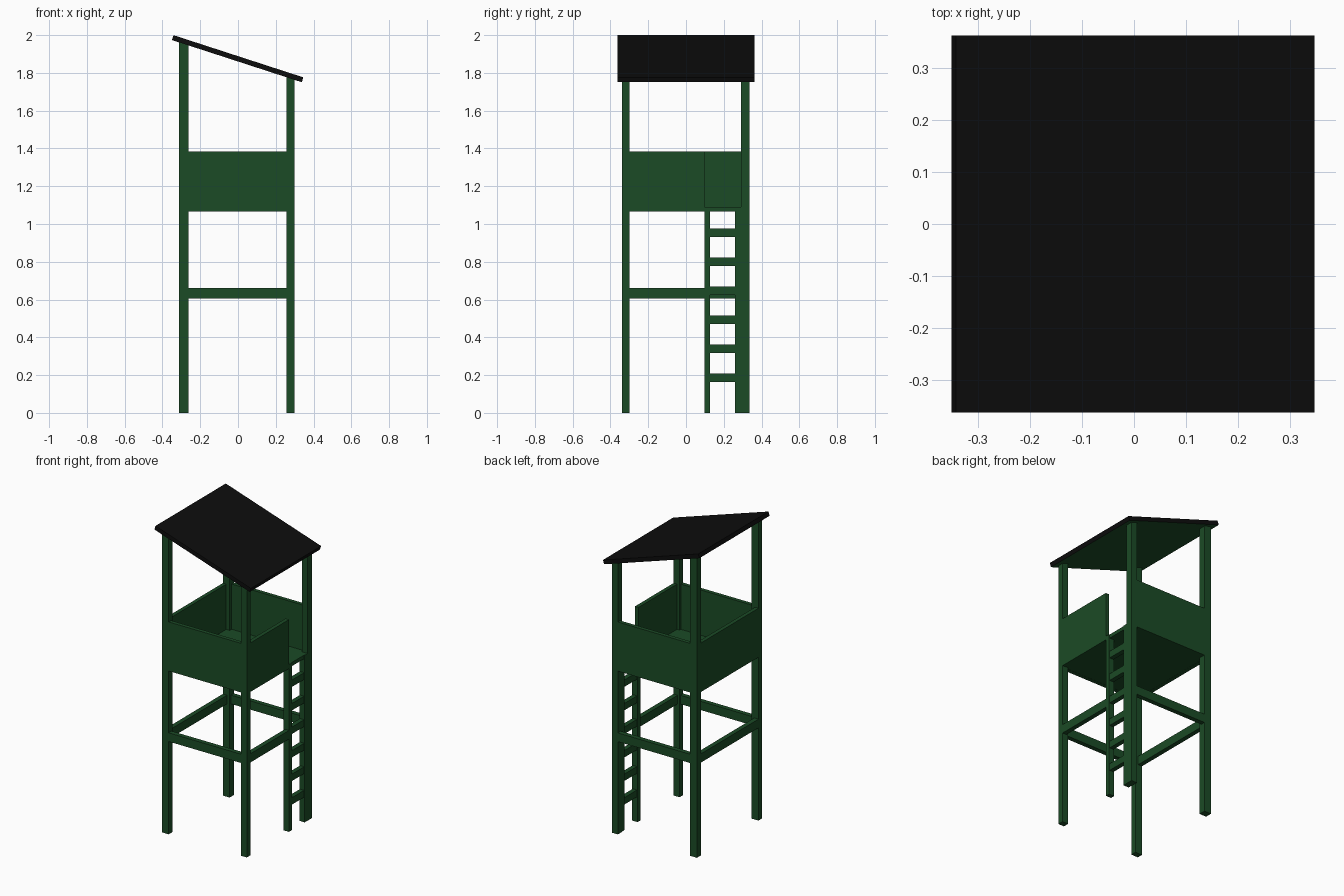
import bpy
import bmesh
from math import radians, tan, sin, cos

if "Cube" in bpy.data.objects:
    bpy.data.objects.remove(bpy.data.objects["Cube"])


def material(name, rgb):
    m = bpy.data.materials.new(name)
    m.diffuse_color = (*rgb, 1)
    m.use_nodes = True
    m.node_tree.nodes["Principled BSDF"].inputs["Base Color"].default_value = m.diffuse_color
    return m


GREEN = material("green_paint", (0.011, 0.07, 0.019))
BLACK = material("black_felt", (0.004, 0.004, 0.004))
SLOPE = tan(radians(18))


def roof_underside(x):
    return 1.975 - (x + 0.35) * SLOPE


def box(name, x, y, z, slanted=False):
    """Box from (min, max) ranges; a slanted top follows the roof."""
    bm = bmesh.new()
    bmesh.ops.create_cube(bm, size=1)
    for v in bm.verts:
        top = v.co.z > 0
        px, py = x[v.co.x > 0], y[v.co.y > 0]
        v.co = (px, py, roof_underside(px) if top and slanted else z[top])
    mesh = bpy.data.meshes.new(name)
    bm.to_mesh(mesh)
    bm.free()
    mesh.materials.append(GREEN)
    ob = bpy.data.objects.new(name, mesh)
    bpy.context.collection.objects.link(ob)
    return ob


# Corner posts reaching up to the sloping roof
LEFT, RIGHT = (-0.313, -0.263), (0.257, 0.30)
FRONT, BACK = (-0.338, -0.30), (0.29, 0.335)
for xn, x in (("left", LEFT), ("right", RIGHT)):
    for yn, y in (("front", FRONT), ("back", BACK)):
        box(f"{yn}_{xn}_post", x, y, (0, 1), True)

# Cabin walls and lower braces, the right side stopping at the ladder
in_x, in_y = (LEFT[1], RIGHT[0]), (FRONT[1], BACK[0])
for part, z, t in (("wall", (1.065, 1.385), 0.025), ("brace", (0.605, 0.662), 0.03)):
    box(f"front_{part}", in_x, (FRONT[0], FRONT[0] + t), z)
    box(f"back_{part}", in_x, (BACK[1] - t, BACK[1]), z)
    box(f"left_{part}", (LEFT[0], LEFT[0] + t), in_y, z)
    box(f"right_{part}", (RIGHT[1] - t, RIGHT[1]), (in_y[0], 0.098), z)

# Cabin floor
box("floor", (-0.30, 0.295), (-0.325, 0.32), (1.066, 1.09))

# Ladder
for n, y in (("front", (0.098, 0.127)), ("back", (0.26, 0.29))):
    box(f"ladder_{n}_rail", (0.26, 0.299), y, (0, 1.09))
for i in range(6):
    z = 0.163 + i * 0.1535
    box(f"ladder_rung_{i + 1}", (0.265, 0.295), (0.127, 0.26), (z, z + 0.045))

# Sloping roof slab with a green underside
roof = box("roof", (0, 0.723), (-0.362, 0.362), (0, 0.027))
a = radians(18)
for v in roof.data.vertices:
    px, pz = v.co.x, v.co.z
    v.co.x = -0.35 + px * cos(a) + pz * sin(a)
    v.co.z = 1.974 - px * sin(a) + pz * cos(a)
roof.data.materials.append(BLACK)
roof.data.update()
for p in roof.data.polygons:
    p.material_index = 0 if p.normal.z < -0.8 else 1
